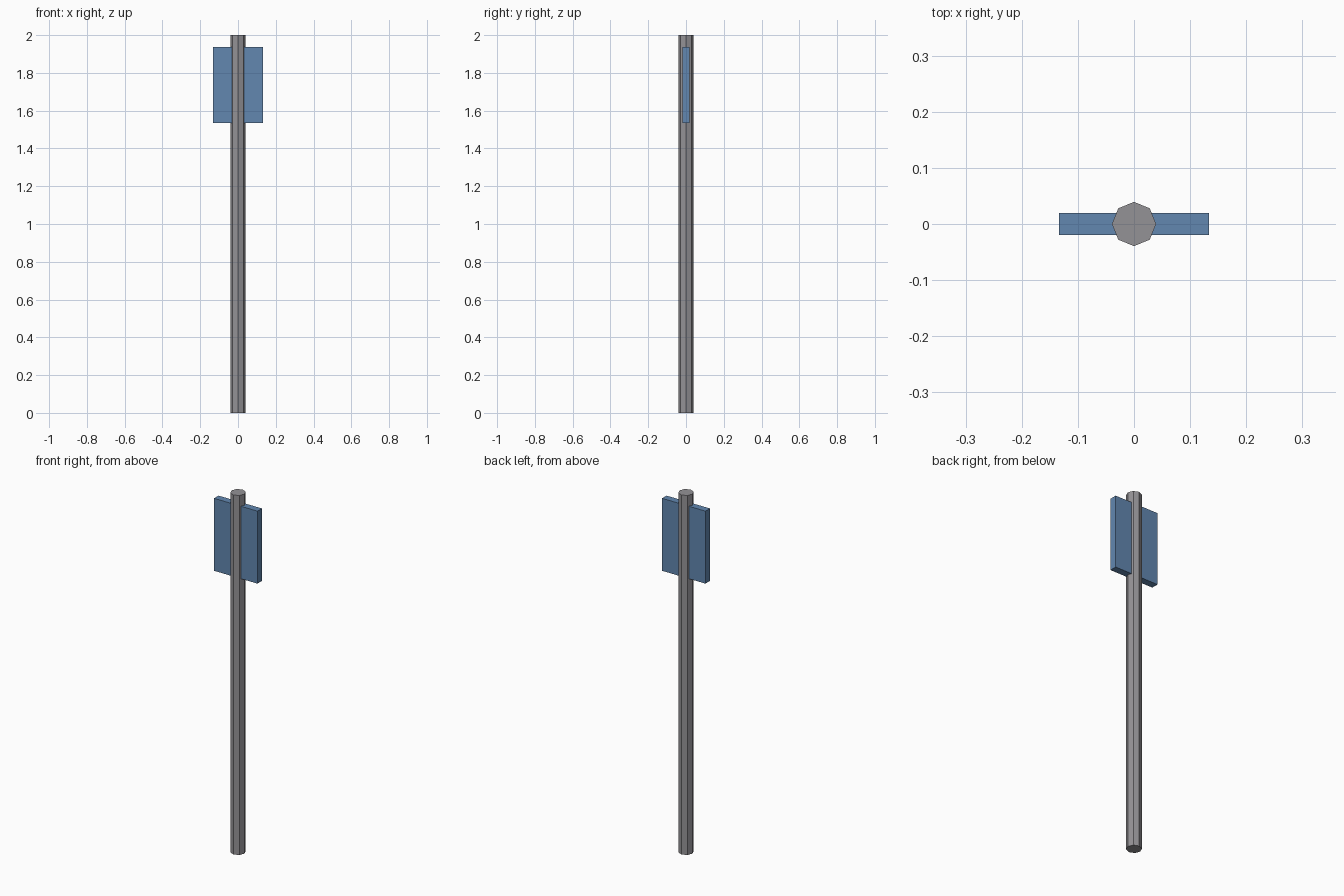
import bpy

if "Cube" in bpy.data.objects:
    bpy.data.objects.remove(bpy.data.objects["Cube"])


def make_material(name, colour):
    mat = bpy.data.materials.new(name)
    mat.diffuse_color = (*colour, 1.0)
    mat.use_nodes = True
    mat.node_tree.nodes["Principled BSDF"].inputs["Base Color"].default_value = mat.diffuse_color
    return mat


grey = make_material("pole grey", (0.296, 0.288, 0.305))
blue = make_material("sign blue", (0.122, 0.242, 0.434))

# Eight-sided pole, corners on the x and y axes
bpy.ops.mesh.primitive_cylinder_add(vertices=8, radius=0.0395, depth=2.0, location=(0, 0, 1))
pole = bpy.context.object
pole.name = "pole"
pole.data.materials.append(grey)

# Flat sign board the pole passes through
bottom, top = 1.535, 1.938
bpy.ops.mesh.primitive_cube_add(size=1, location=(0, 0, (bottom + top) / 2))
board = bpy.context.object
board.name = "sign_board"
board.scale = (0.267, 0.0395, top - bottom)
bpy.ops.object.transform_apply(location=False, rotation=False, scale=True)
board.data.materials.append(blue)
